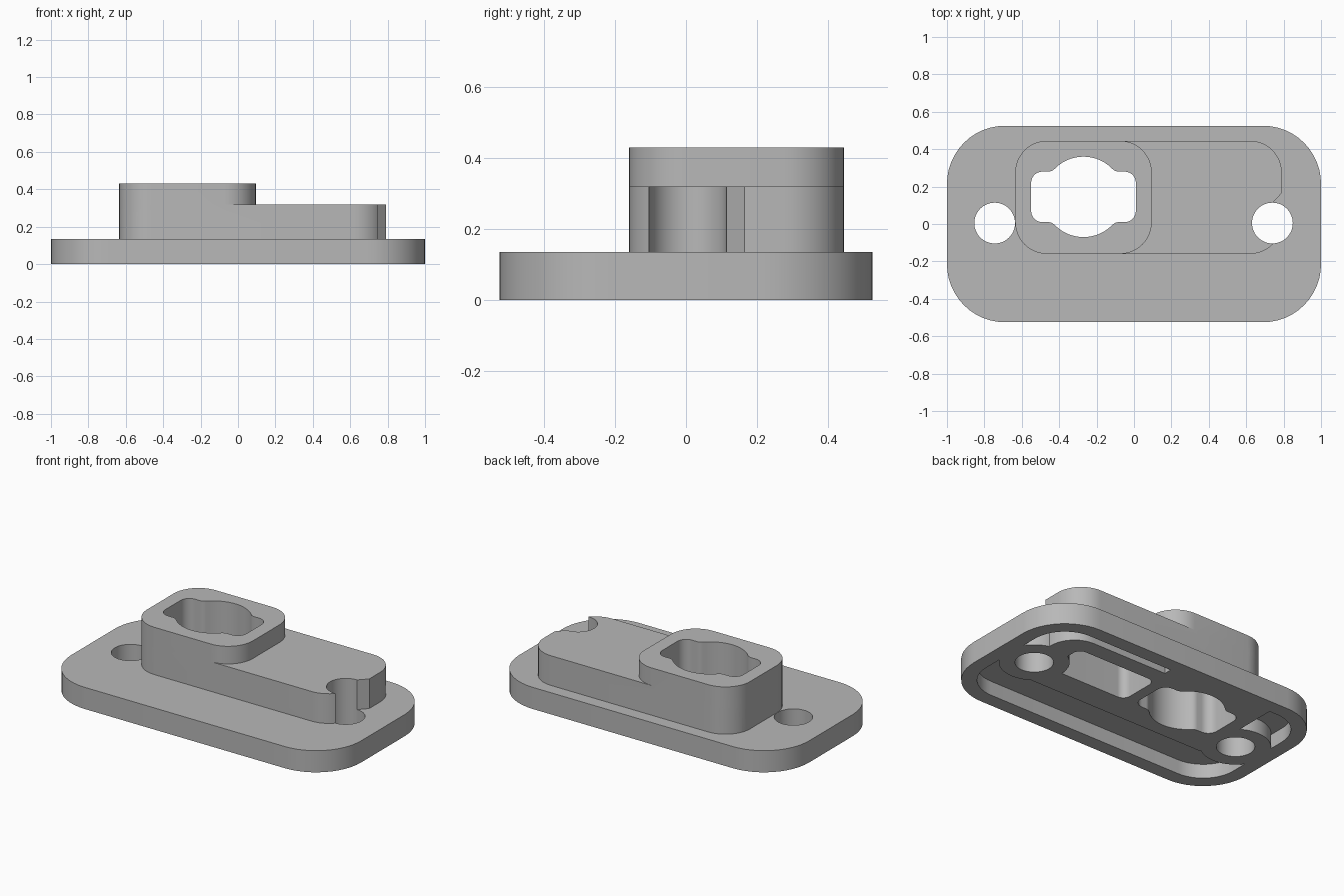
import bpy, bmesh, math

cube = bpy.data.objects.get("Cube")
if cube:
    bpy.data.objects.remove(cube, do_unlink=True)

grey = bpy.data.materials.new("plain grey")
grey.use_nodes = True
tone = (0.48, 0.48, 0.48, 1)
grey.diffuse_color = tone
grey.node_tree.nodes["Principled BSDF"].inputs["Base Color"].default_value = tone


def arc(cx, cy, r, start, end, n=12):
    angles = [math.radians(start + (end - start) * i / n) for i in range(n + 1)]
    return [(cx + r * math.cos(a), cy + r * math.sin(a)) for a in angles]


def rounded(x0, x1, y0, y1, r):
    return (arc(x1 - r, y1 - r, r, 0, 90) + arc(x0 + r, y1 - r, r, 90, 180)
            + arc(x0 + r, y0 + r, r, 180, 270) + arc(x1 - r, y0 + r, r, 270, 360))


def circle(cx, cy, r):
    return arc(cx, cy, r, 0, 360, 48)[:-1]


def prism(name, outline, z0, z1):
    bm = bmesh.new()
    face = bm.faces.new([bm.verts.new((x, y, z0)) for x, y in outline])
    top = bmesh.ops.extrude_face_region(bm, geom=[face])["geom"]
    verts = [v for v in top if isinstance(v, bmesh.types.BMVert)]
    bmesh.ops.translate(bm, verts=verts, vec=(0, 0, z1 - z0))
    bmesh.ops.remove_doubles(bm, verts=bm.verts, dist=1e-5)
    bmesh.ops.recalc_face_normals(bm, faces=bm.faces)
    mesh = bpy.data.meshes.new(name)
    bm.to_mesh(mesh)
    bm.free()
    mesh.materials.append(grey)
    obj = bpy.data.objects.new(name, mesh)
    bpy.context.collection.objects.link(obj)
    return obj


def combine(target, tool, operation):
    tool.hide_render = True
    mod = target.modifiers.new(operation.lower(), "BOOLEAN")
    mod.operation, mod.solver, mod.object = operation, "EXACT", tool
    bpy.context.view_layer.objects.active = target
    bpy.ops.object.modifier_apply(modifier=mod.name)
    bpy.data.objects.remove(tool, do_unlink=True)


def keyed_outline(cx, cy):
    # Rounded rectangle merged with a round bulge through small fillets
    half_w, half_h, corner, bulge, fillet = 0.28, 0.135, 0.06, 0.215, 0.05
    fy = half_h + fillet
    fx = math.sqrt((bulge + fillet) ** 2 - fy ** 2)
    lean = math.degrees(math.atan2(fy, fx))
    quarter = (arc(half_w - corner, half_h - corner, corner, 0, 90, 8)
               + arc(fx, fy, fillet, 270, 180 + lean, 6)
               + arc(0, 0, bulge, lean, 90, 10)[1:])
    half = quarter + [(-x, y) for x, y in quarter[-2::-1]]
    full = half + [(x, -y) for x, y in reversed(half)]
    return [(cx + x, cy + y) for x, y in full]


front, back, left_end, step, right_end = -0.16, 0.445, -0.635, 0.095, 0.79
floor = 0.09
holes = [(-0.745, 0.005), (0.74, 0.005)]

# Base plate
body = prism("bracket_body", rounded(-1, 1, -0.525, 0.525, 0.31), 0, 0.135)

# Low block with a chamfered notch beside the screw hole
low = prism("low_block", rounded(left_end, right_end, front, back, 0.17), 0.115, 0.32)
notch = [(0.74, 0.0), (0.9, 0.0), (0.9, 0.165), (right_end, 0.165), (0.74, 0.112)]
combine(low, prism("notch_cutter", notch, 0.05, 0.5), "DIFFERENCE")
combine(body, low, "UNION")

# Tall collar
collar = prism("collar", rounded(left_end, step, front, back, 0.17), 0.115, 0.43)
combine(body, collar, "UNION")

# Hollow underside, leaving islands below the blocks and round bosses
pocket = prism("pocket_cutter", rounded(-0.91, 0.91, -0.435, 0.435, 0.22), -0.1, floor)
islands = [rounded(left_end, step, front, back + 0.02, 0.03),
           rounded(-0.2, right_end, front, 0.385, 0.17)]
islands += [circle(x, y, 0.2) for x, y in holes]
for outline in islands:
    combine(pocket, prism("island", outline, -0.2, 0.2), "DIFFERENCE")
combine(body, pocket, "DIFFERENCE")

# Blind cavity inside the low block
cavity = prism("cavity_cutter", rounded(0.08, 0.64, 0.01, 0.28, 0.05), -0.1, 0.24)
boss = prism("boss", circle(*holes[1], 0.2), -0.2, 0.4)
combine(cavity, boss, "DIFFERENCE")
combine(body, cavity, "DIFFERENCE")

# Through openings
combine(body, prism("keyed_cutter", keyed_outline(-0.27, 0.145), -0.1, 0.6), "DIFFERENCE")
for x, y in holes:
    combine(body, prism("hole_cutter", circle(x, y, 0.109), -0.1, 0.6), "DIFFERENCE")

bpy.ops.object.select_all(action="DESELECT")
body.select_set(True)
bpy.context.view_layer.objects.active = body
bpy.ops.object.shade_smooth_by_angle(angle=math.radians(30))
